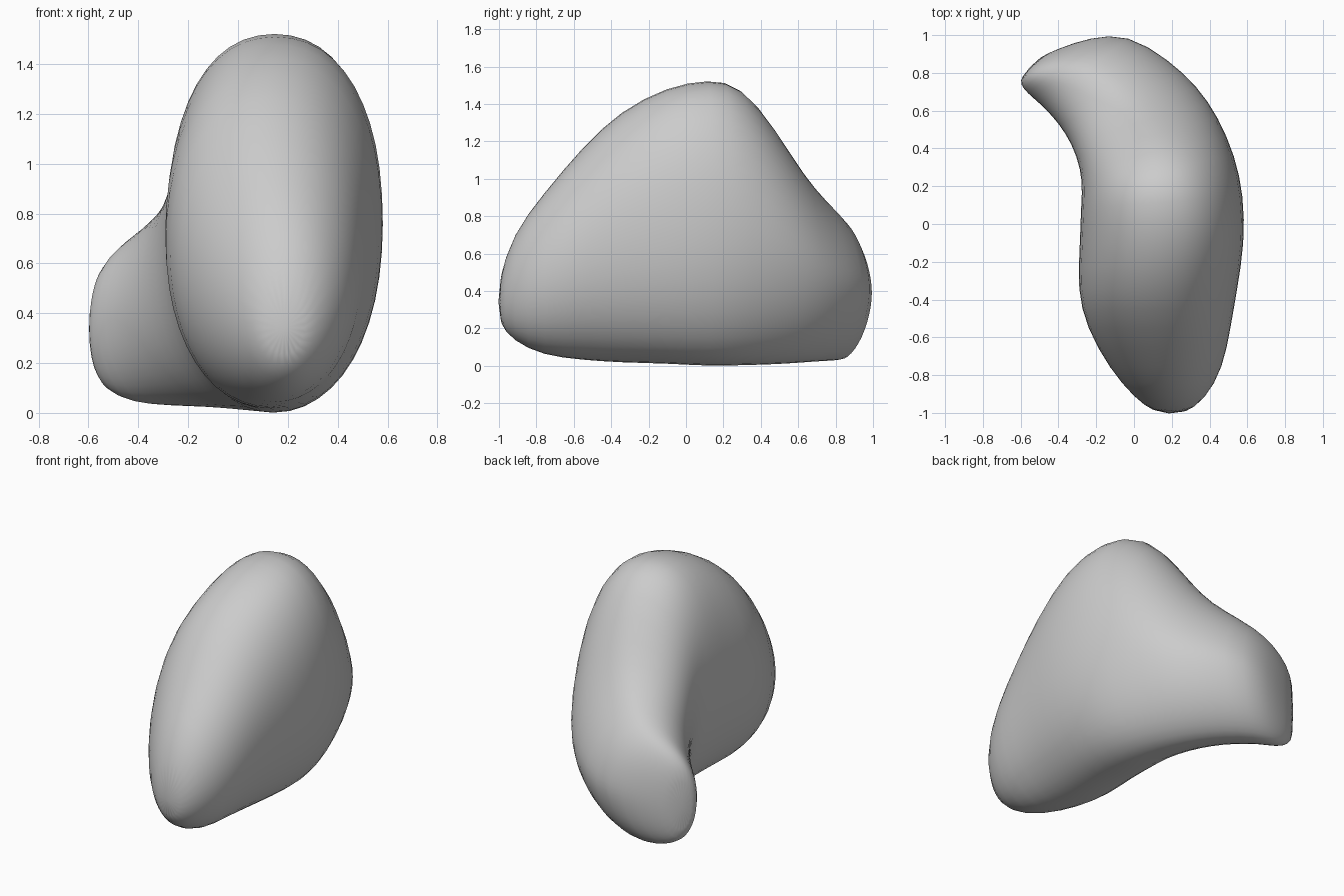
import bpy, bmesh, math
from mathutils import Vector

cube = bpy.data.objects.get("Cube")
if cube:
    bpy.data.objects.remove(cube, do_unlink=True)

SIDES = 24
# stations along the bend: inner x, y, outer x, y, bottom z, top z,
# then inner and outer roundness (1 is an ellipse, less is boxier)
STATIONS = [
    (.11, -1.0, .26, -1.01, .23, .45, 1, 1),
    (.0, -.92, .38, -.93, .13, .71, 1, 1),
    (-.13, -.77, .475, -.76, .05, .92, 1, 1),
    (-.255, -.55, .515, -.55, .025, 1.18, .97, .97),
    (-.305, -.35, .55, -.35, .01, 1.37, .94, .94),
    (-.29, -.1, .59, -.1, .005, 1.5, .9, .88),
    (-.285, .1, .585, .15, -.01, 1.54, .88, .88),
    (-.275, .22, .54, .36, -.005, 1.51, .92, .98),
    (-.305, .36, .45, .57, .0, 1.28, .97, 1.1),
    (-.365, .48, .34, .73, .01, 1.04, 1, 1.15),
    (-.435, .57, .19, .87, .02, .9, 1, 1.2),
    (-.505, .64, -.03, 1.01, .025, .79, 1, 1.2),
    (-.565, .69, -.23, .99, .035, .71, 1, 1.15),
    (-.605, .74, -.4, .93, .08, .62, .95, 1.05),
    (-.595, .78, -.51, .88, .15, .5, .95, .95),
]


def power(v, e):
    return math.copysign(abs(v) ** e, v)


def ring(bm, xi, yi, xo, yo, zb, zt, round_in, round_out):
    """Rounded oval spanning the inner and outer edge of one station."""
    inner, outer = Vector((xi, yi, 0)), Vector((xo, yo, 0))
    mid, half = (inner + outer) / 2, (outer - inner) / 2
    verts = []
    for i in range(SIDES):
        a = math.tau * i / SIDES
        c, s = math.cos(a), math.sin(a)
        e = round_out if c > 0 else round_in
        if s < 0:
            e = max(e, .93)
        p = mid + half * power(c, e)
        p.z = (zb + zt) / 2 + (zt - zb) / 2 * power(s, e)
        verts.append(bm.verts.new(p))
    return verts


# Body: bent bean lofted through the stations
bm = bmesh.new()
rings = [ring(bm, *s) for s in STATIONS]
for a, b in zip(rings, rings[1:]):
    for i in range(SIDES):
        j = (i + 1) % SIDES
        bm.faces.new((a[i], a[j], b[j], b[i]))
bm.faces.new(rings[0])
bm.faces.new(rings[-1])
bmesh.ops.recalc_face_normals(bm, faces=bm.faces)
mesh = bpy.data.meshes.new("bean_body")
bm.to_mesh(mesh)
bm.free()
for f in mesh.polygons:
    f.use_smooth = True
body = bpy.data.objects.new("bean_body", mesh)
bpy.context.collection.objects.link(body)
sub = body.modifiers.new("rounding", 'SUBSURF')
sub.levels = sub.render_levels = 1

# Colour
mat = bpy.data.materials.new("plain grey")
mat.use_nodes = True
grey = (.6, .6, .6, 1)
mat.diffuse_color = grey
mat.node_tree.nodes["Principled BSDF"].inputs["Base Color"].default_value = grey
mesh.materials.append(mat)
